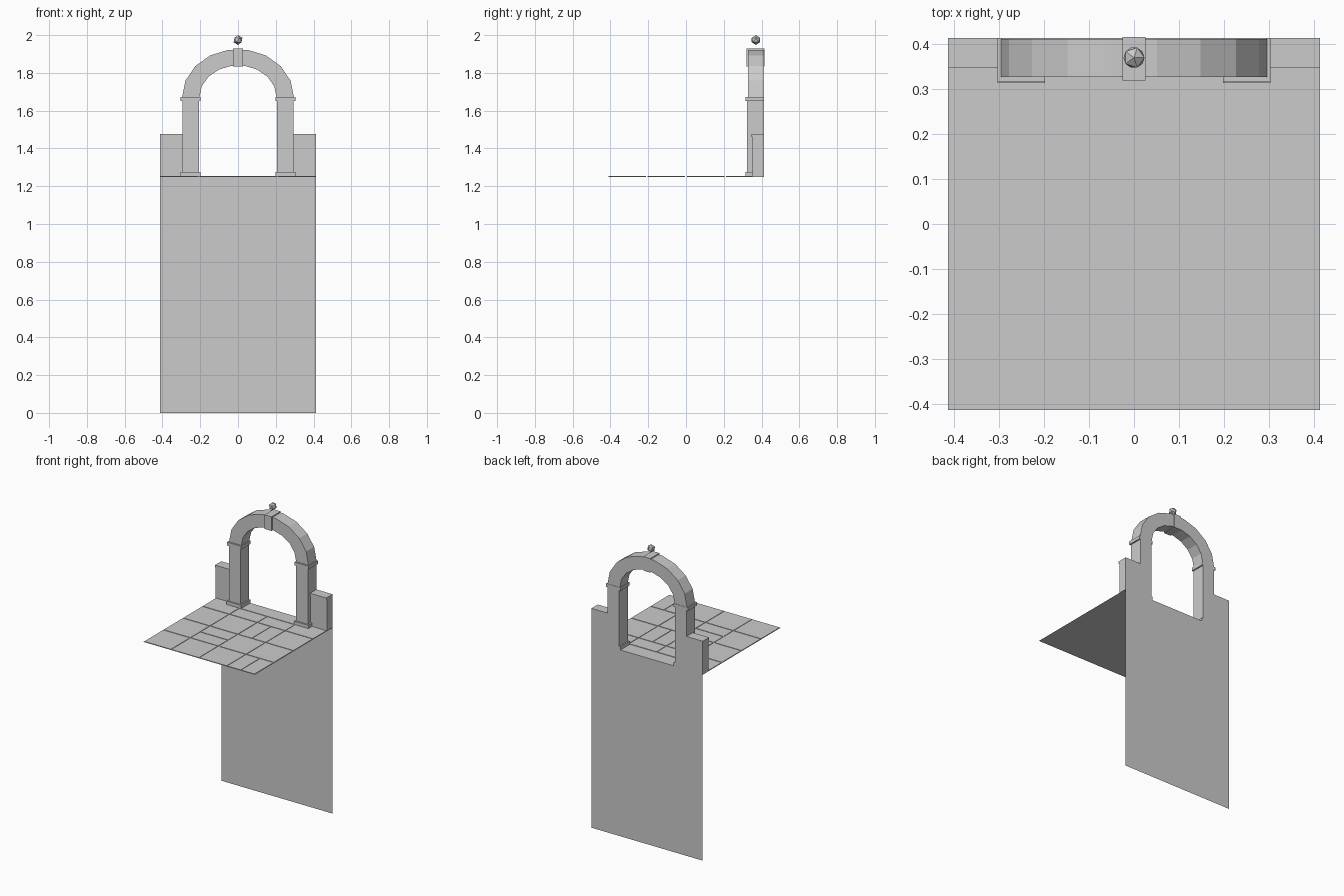
import bpy, bmesh
from math import cos, sin, radians

cube = bpy.data.objects.get("Cube")
if cube:
    bpy.data.objects.remove(cube, do_unlink=True)

stone = bpy.data.materials.new("grey stone")
stone.use_nodes = True
COLOUR = (0.6, 0.6, 0.6, 1)
stone.diffuse_color = COLOUR
stone.node_tree.nodes["Principled BSDF"].inputs["Base Color"].default_value = COLOUR

H = 0.414      # half width of the floor
FLOOR = 1.25   # floor height
SPRING = 1.672 # height where the arch starts


def finish(name, bm):
    mesh = bpy.data.meshes.new(name)
    bm.to_mesh(mesh)
    bm.free()
    mesh.materials.append(stone)
    obj = bpy.data.objects.new(name, mesh)
    bpy.context.collection.objects.link(obj)
    return obj


def add_box(bm, x, y, z):
    verts = bmesh.ops.create_cube(bm, size=1)["verts"]
    for v in verts:
        for i, (lo, hi) in enumerate((x, y, z)):
            v.co[i] = lo if v.co[i] < 0 else hi


def box(name, x, y, z):
    bm = bmesh.new()
    add_box(bm, x, y, z)
    return finish(name, bm)


def sheet(name, corners):
    bm = bmesh.new()
    bm.faces.new([bm.verts.new(c) for c in corners])
    return finish(name, bm)


# Floor sheet and the tall wall sheet dropping below its back edge
sheet("floor", [(-H, -H, FLOOR), (H, -H, FLOOR), (H, H, FLOOR), (-H, H, FLOOR)])
sheet("lower_wall", [(-H, H, 0), (H, H, 0), (H, H, FLOOR), (-H, H, FLOOR)])

# Paving: a four by four grid with three split slabs
GAP = 0.004
lines = [-H, -0.208, 0, 0.207, H]
splits = {(1, 1): "y", (2, 2): "x", (3, 0): "x"}
bm = bmesh.new()


def slab(x0, x1, y0, y1):
    add_box(bm, (x0 + GAP, x1 - GAP), (y0 + GAP, y1 - GAP), (FLOOR, FLOOR + 0.003))


for i in range(4):
    for j in range(4):
        x0, x1, y0, y1 = lines[i], lines[i + 1], lines[j], lines[j + 1]
        if j == 3 and i in (1, 2):
            y1 = 0.312
        split = splits.get((i, j))
        xm, ym = (x0 + x1) / 2, (y0 + y1) / 2
        if split == "x":
            slab(x0, xm, y0, y1)
            slab(xm, x1, y0, y1)
        elif split == "y":
            slab(x0, x1, y0, ym)
            slab(x0, x1, ym, y1)
        else:
            slab(x0, x1, y0, y1)
finish("paving_slabs", bm)
box("threshold", (-0.205, 0.205), (0.317, H), (FLOOR, FLOOR + 0.003))

# Side walls and pillars on both sides
for side, s in (("left", 1), ("right", -1)):
    def span(a, b):
        return (a, b) if s > 0 else (-b, -a)
    box(side + "_side_wall", span(0.28, H), (0.353, H), (FLOOR, 1.461))
    box(side + "_wall_coping", span(0.28, H), (0.347, H), (1.461, 1.476))
    box(side + "_pillar", span(0.207, 0.294), (0.322, H), (FLOOR, SPRING))
    box(side + "_pillar_base", span(0.198, 0.304), (0.314, H), (FLOOR, 1.276))
    box(side + "_pillar_capital", span(0.198, 0.304), (0.316, H), (1.65, SPRING))

# Arch: nine flat segments swept over the opening
bm = bmesh.new()
rings = []
for k in range(10):
    a = radians(20 * k)
    ring = []
    for rx, rz, y in ((0.296, 0.254, 0.327), (0.296, 0.254, 0.412),
                      (0.204, 0.168, 0.412), (0.204, 0.168, 0.327)):
        ring.append(bm.verts.new((rx * cos(a), y, SPRING + rz * sin(a))))
    rings.append(ring)
for r0, r1 in zip(rings, rings[1:]):
    for n in range(4):
        m = (n + 1) % 4
        bm.faces.new((r0[n], r0[m], r1[m], r1[n]))
bm.faces.new(rings[0])
bm.faces.new(rings[-1])
bmesh.ops.recalc_face_normals(bm, faces=bm.faces)
finish("arch", bm)
box("keystone", (-0.026, 0.026), (0.319, 0.416), (1.834, 1.929))

# Faceted ball above the keystone
bm = bmesh.new()
bmesh.ops.create_icosphere(bm, subdivisions=1, radius=0.026)
ball = finish("finial_ball", bm)
ball.location = (0, 0.37, 1.974)
